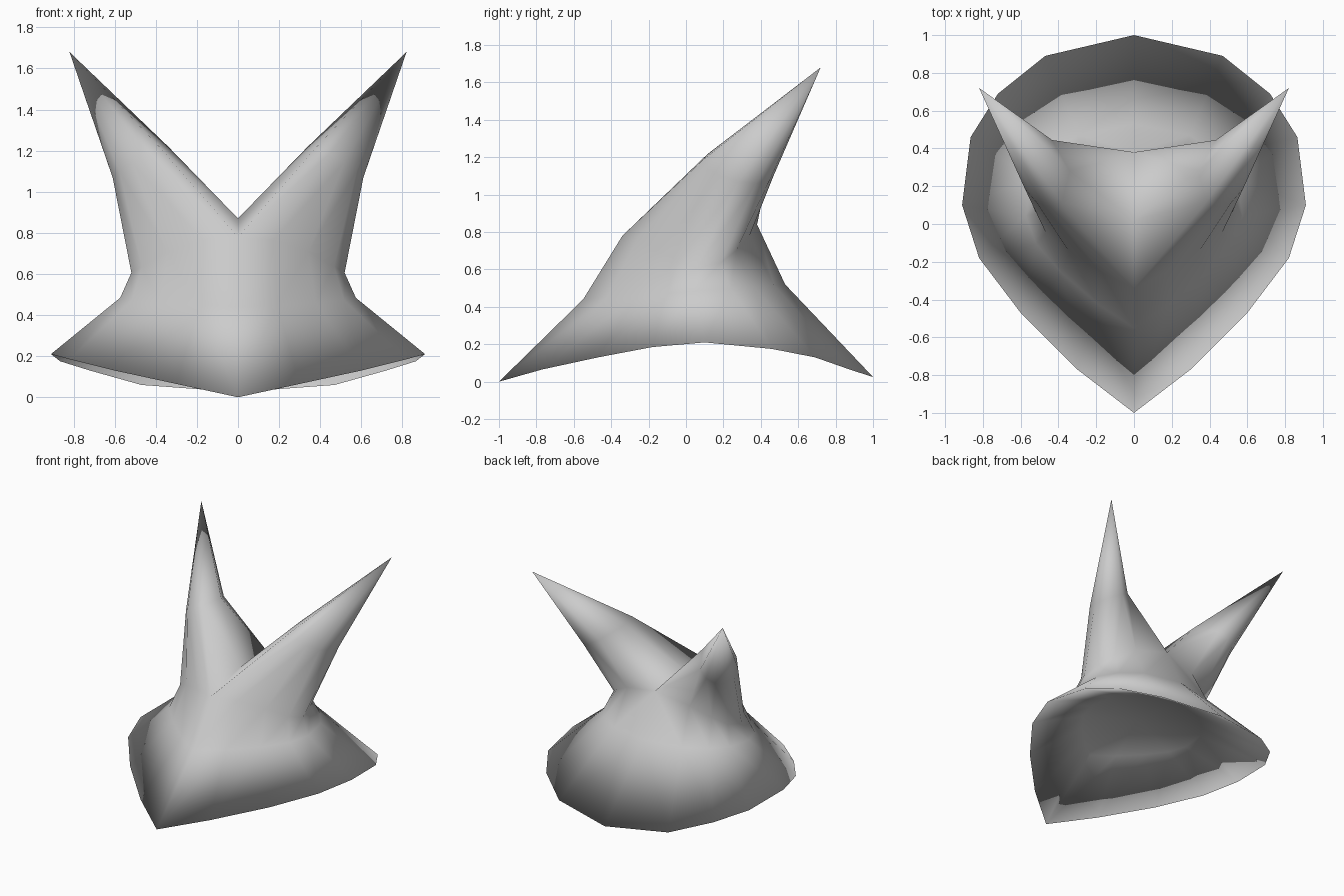
import bpy, bmesh
from math import sin, cos, radians
from mathutils import Vector

cube = bpy.data.objects.get("Cube")
if cube:
    bpy.data.objects.remove(cube)

# One plain grey felt
felt = bpy.data.materials.new("grey_felt")
felt.use_nodes = True
GREY = (0.6, 0.6, 0.6, 1)
felt.diffuse_color = GREY
felt.node_tree.nodes["Principled BSDF"].inputs["Base Color"].default_value = GREY

# Half of the brim edge, from the front point round to the back point
RIM = [Vector(p) for p in (
    (0, -1, 0), (.3, -.77, .065), (.6, -.47, .13), (.82, -.18, .185), (.91, .1, .21),
    (.865, .46, .175), (.72, .69, .13), (.47, .89, .06), (0, 1, .025))]

bm = bmesh.new()


def ring(points):
    return [bm.verts.new(p) for p in points]


def bridge(a, b, closed=False):
    """Join two loops of equal length with quads."""
    n = len(a)
    for i in range(n if closed else n - 1):
        j = (i + 1) % n
        bm.faces.new((a[i], a[j], b[j], b[i]))


def fan(loop, tip, closed=False):
    """Close a loop to a point."""
    n = len(loop)
    for i in range(n if closed else n - 1):
        bm.faces.new((loop[i], loop[(i + 1) % n], tip))


# Flared brim rising to the crown
rim = ring(RIM)
waist = ring((p.x * .63, p.y * .54 - .01, .48 + .04 * p.y) for p in RIM)
crown = ring((p.x * .57, p.y * .36 + .02, .81 + .03 * p.y - .25 * p.x ** 2) for p in RIM)
bridge(rim, waist)
bridge(waist, crown)

# Horn: leaves the crown and the saddle between the horns, ends in a point
saddle = bm.verts.new((0, .02, .87))
centre, depth, width = Vector((.475, .28, 1.145)), Vector((.03, .19, -.04)), Vector((.135, 0, -.075))
angles = [radians(-120 + 30 * i) for i in range(9)] + [radians(180)]
horn = ring(centre + width * cos(a) + depth * sin(a) for a in angles)
bridge(crown + [saddle], horn, closed=True)
fan(horn, bm.verts.new((.82, .72, 1.68)), closed=True)

# Shallow lining inside the brim
lining = ring((p.x * .5, p.y * .5, .36) for p in RIM)
bridge(rim, lining)
fan(lining, bm.verts.new((0, .05, .42)))

# Mirror to the other side and weld the middle
bmesh.ops.mirror(bm, geom=bm.verts[:] + bm.edges[:] + bm.faces[:], axis='X', merge_dist=.001)
bmesh.ops.remove_doubles(bm, verts=bm.verts[:], dist=.001)
bmesh.ops.recalc_face_normals(bm, faces=bm.faces[:])
for face in bm.faces:
    face.smooth = True

mesh = bpy.data.meshes.new("two_horned_hat")
bm.to_mesh(mesh)
bm.free()
mesh.materials.append(felt)
hat = bpy.data.objects.new("two_horned_hat", mesh)
bpy.context.collection.objects.link(hat)
